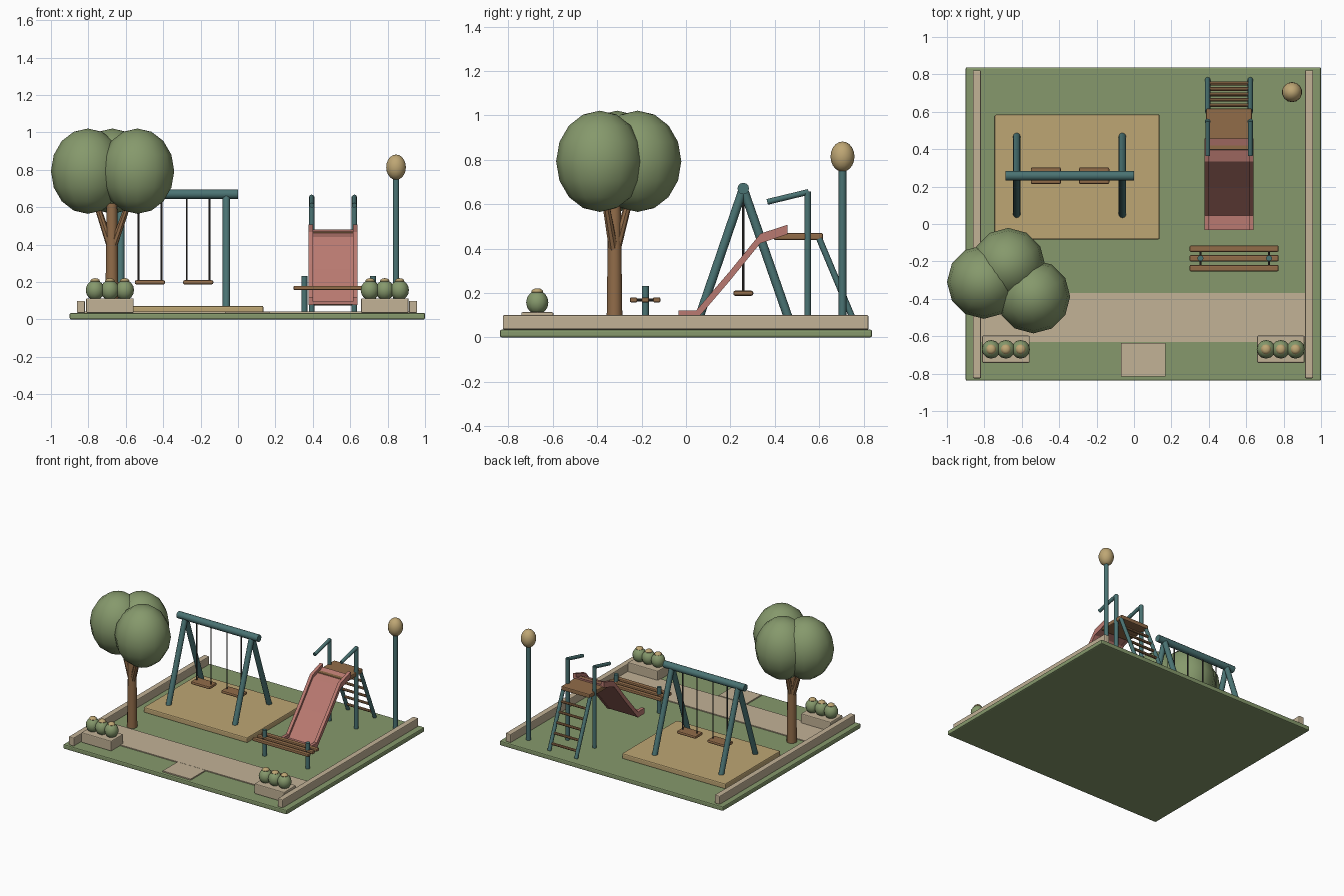
import bpy, bmesh, math
from mathutils import Vector, Matrix

if "Cube" in bpy.data.objects:
    bpy.data.objects.remove(bpy.data.objects["Cube"])


def material(name, r, g, b):
    lin = [((c / 255 + 0.055) / 1.055) ** 2.4 for c in (r, g, b)]
    m = bpy.data.materials.new(name)
    m.diffuse_color = (*lin, 1)
    m.use_nodes = True
    m.node_tree.nodes["Principled BSDF"].inputs["Base Color"].default_value = m.diffuse_color
    return m


GREEN = material("leaf green", 134, 153, 108)
STONE = material("pale stone", 194, 178, 150)
SAND = material("sand yellow", 190, 166, 116)
TEAL = material("teal metal", 74, 115, 115)
WOOD = material("brown wood", 145, 108, 73)
PINK = material("slide red", 186, 122, 113)
DARK = material("dark chain", 58, 56, 54)


def finish(name, bm, mat, smooth=True):
    bmesh.ops.recalc_face_normals(bm, faces=bm.faces)
    me = bpy.data.meshes.new(name)
    bm.to_mesh(me)
    bm.free()
    me.materials.append(mat)
    if smooth:
        me.shade_smooth()
        me.set_sharp_from_angle(angle=math.radians(40))
    ob = bpy.data.objects.new(name, me)
    bpy.context.collection.objects.link(ob)
    return ob


def box(name, x, y, z, mat, bevel=0.0):
    """Box from (min, max) ranges, with optionally chamfered edges."""
    bm = bmesh.new()
    size = [b - a for a, b in (x, y, z)]
    mid = [(a + b) / 2 for a, b in (x, y, z)]
    bmesh.ops.create_cube(bm, size=1, matrix=Matrix.Translation(mid) @ Matrix.Diagonal((*size, 1)))
    if bevel:
        bmesh.ops.bevel(bm, geom=bm.edges[:], offset=bevel, segments=2, profile=0.5, affect='EDGES')
    return finish(name, bm, mat, False)


def tube(name, a, b, r, mat, r2=None, sides=12):
    a, b = Vector(a), Vector(b)
    d = b - a
    m = Matrix.Translation((a + b) / 2) @ d.to_track_quat('Z', 'Y').to_matrix().to_4x4()
    bm = bmesh.new()
    bmesh.ops.create_cone(bm, cap_ends=True, segments=sides, radius1=r,
                          radius2=r if r2 is None else r2, depth=d.length, matrix=m)
    return finish(name, bm, mat)


def ball(name, c, r, rz, mat, seg=12, rings=8):
    bm = bmesh.new()
    bmesh.ops.create_uvsphere(bm, u_segments=seg, v_segments=rings, radius=1,
                              matrix=Matrix.Translation(c) @ Matrix.Diagonal((r, r, rz, 1)))
    return finish(name, bm, mat)


def ribbon(name, path, low, high, x0, x1, mat):
    """Band following a (y, z) path, extruded across x."""
    bm = bmesh.new()
    outline = [(y, z + high) for y, z in path] + [(y, z + low) for y, z in reversed(path)]
    face = bm.faces.new([bm.verts.new((x0, y, z)) for y, z in outline])
    ext = bmesh.ops.extrude_face_region(bm, geom=[face])
    bmesh.ops.translate(bm, vec=(x1 - x0, 0, 0),
                        verts=[v for v in ext['geom'] if isinstance(v, bmesh.types.BMVert)])
    return finish(name, bm, mat, False)


G = 0.035  # lawn height

# Lawn, borders, paths and sand pit
box("lawn", (-0.9, 1.0), (-0.838, 0.838), (0, G), GREEN, 0.008)
for x in (-0.84, 0.936):
    box("border_wall", (x - 0.022, x + 0.022), (-0.825, 0.822), (G, 0.1), STONE, 0.006)
box("main_path", (-0.82, 0.916), (-0.63, -0.37), (G - 0.01, G + 0.007), STONE)
box("entry_path", (-0.07, 0.168), (-0.815, -0.635), (G - 0.01, G + 0.009), STONE)
box("sand_pit", (-0.745, 0.136), (-0.083, 0.585), (G - 0.005, 0.073), SAND, 0.008)

# Swing frame
SY, SZ = 0.258, 0.67
tube("swing_beam", (-0.687, SY, SZ), (0.0, SY, SZ), 0.026, TEAL)
for x in (-0.627, -0.062):
    for foot in (0.046, 0.474):
        tube("swing_leg", (x, foot, 0.05), (x, SY, SZ), 0.02, TEAL)

# Swing seats and hanging chains
for x in (-0.471, -0.213):
    box("swing_seat", (x - 0.081, x + 0.081), (0.213, 0.303), (0.187, 0.21), WOOD, 0.009)
    for s in (-1, 1):
        tube("swing_chain", (x + s * 0.061, SY, 0.2), (x + s * 0.061, SY, SZ), 0.005, DARK, sides=8)

# Slide chute and its side rails
CX = 0.508
path = [(-0.033, 0.1), (0.045, 0.1), (0.195, 0.275), (0.335, 0.447), (0.457, 0.487)]
ribbon("slide_chute", path, -0.02, -0.005, CX - 0.125, CX + 0.125, PINK)
for s in (-1, 1):
    ribbon("slide_rail", path, -0.023, 0.02, CX + s * 0.107, CX + s * 0.131, PINK)

# Slide platform, posts, handrails and ladder
box("slide_platform", (CX - 0.122, CX + 0.122), (0.395, 0.617), (0.438, 0.47), WOOD, 0.007)
for s in (-1, 1):
    x = CX + s * 0.114
    tube("platform_post", (x, 0.548, G), (x, 0.548, 0.658), 0.015, TEAL)
    tube("platform_handrail", (x, 0.366, 0.61), (x, 0.552, 0.655), 0.013, TEAL)
    tube("ladder_side", (x, 0.772, G), (x, 0.6, 0.445), 0.014, TEAL)
for i in range(5):
    t = 0.12 + 0.17 * i
    y, z = 0.772 - 0.172 * t, G + 0.41 * t
    tube("ladder_rung", (CX - 0.114, y, z), (CX + 0.114, y, z), 0.01, WOOD, sides=8)

# Bench
for y in (-0.236, -0.183, -0.132):
    box("bench_slat", (0.297, 0.773), (y - 0.017, y + 0.017), (0.157, 0.18), WOOD, 0.007)
for x in (0.355, 0.722):
    tube("bench_leg", (x, -0.183, G), (x, -0.183, 0.232), 0.016, TEAL)
    tube("bench_bracket", (x, -0.236, 0.168), (x, -0.132, 0.168), 0.006, DARK, sides=8)

# Lamp
tube("lamp_post", (0.845, 0.705, G), (0.845, 0.705, 0.77), 0.017, TEAL)
ball("lamp_globe", (0.845, 0.705, 0.814), 0.054, 0.068, SAND, 14, 10)

# Tree: trunk, branches and three crowns
TX, TY = -0.674, -0.322
tube("tree_trunk", (TX, TY, G), (TX, TY, 0.62), 0.036, WOOD, 0.028)
for x, y in ((-0.803, -0.31), (-0.538, -0.388), (-0.672, -0.218)):
    ball("tree_crown", (x, y, 0.793), 0.197, 0.228, GREEN)
    tip = Vector((TX, TY, 0.7)).lerp(Vector((x, y, 0.7)), 0.85)
    tube("tree_branch", (TX, TY, 0.37), tip, 0.022, WOOD, 0.014, 8)

# Planters with flowering shrubs
for x in (-0.685, 0.785):
    box("planter", (x - 0.127, x + 0.127), (-0.742, -0.597), (G, 0.113), STONE, 0.006)
    for i in (-1, 0, 1):
        ball("shrub", (x + i * 0.079, -0.67, 0.157), 0.05, 0.054, GREEN)
        ball("flower", (x + i * 0.079, -0.67, 0.205), 0.027, 0.016, SAND, 10, 6)
